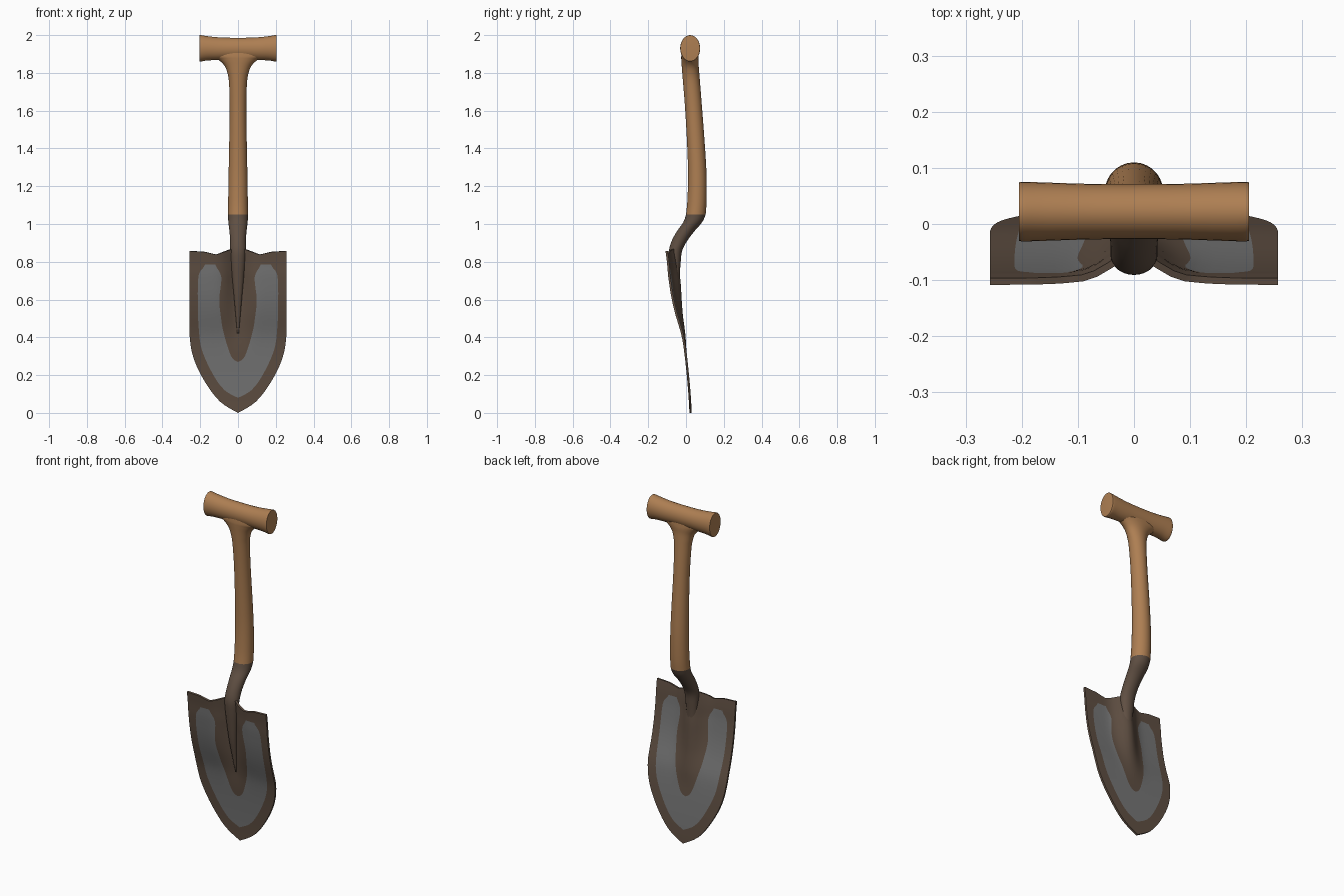
import bpy, math

cube = bpy.data.objects.get("Cube")
if cube:
    bpy.data.objects.remove(cube, do_unlink=True)


def material(name, rgb):
    m = bpy.data.materials.new(name)
    m.use_nodes = True
    m.diffuse_color = (*rgb, 1)
    bsdf = next(n for n in m.node_tree.nodes if n.type == 'BSDF_PRINCIPLED')
    bsdf.inputs["Base Color"].default_value = (*rgb, 1)
    bsdf.inputs["Roughness"].default_value = 0.7
    return m


WOOD = material("warm_wood", (0.42, 0.21, 0.085))
RUST = material("dark_brown_metal", (0.115, 0.078, 0.055))
STEEL = material("worn_grey_metal", (0.18, 0.18, 0.18))


def spline(pts, t):
    """Catmull-Rom through pts; t counts points."""
    i = min(int(t), len(pts) - 2)
    f = t - i
    a, b, c, d = (pts[max(0, min(len(pts) - 1, i + k))] for k in (-1, 0, 1, 2))
    return [0.5 * (2 * q + (r - p) * f + (2 * p - 5 * q + 4 * r - s) * f * f
                   + (3 * q - p - 3 * r + s) * f ** 3)
            for p, q, r, s in zip(a, b, c, d)]


def finish(name, verts, faces, mats, modifiers=()):
    me = bpy.data.meshes.new(name)
    me.from_pydata(verts, [], faces)
    for m in mats:
        me.materials.append(m)
    ob = bpy.data.objects.new(name, me)
    bpy.context.collection.objects.link(ob)
    bpy.ops.object.select_all(action='DESELECT')
    bpy.context.view_layer.objects.active = ob
    ob.select_set(True)
    for kind, settings in modifiers:
        mod = ob.modifiers.new(kind.title(), kind)
        for key, value in settings.items():
            setattr(mod, key, value)
        bpy.ops.object.modifier_apply(modifier=mod.name)
    bpy.ops.object.shade_smooth_by_angle(angle=math.radians(40))
    return ob


def loft(name, stations, mat, along_x=False, sides=28, steps=4):
    """Skin of ellipses. Station: position, y centre, y radius, other radius, other centre."""
    verts, faces = [], []
    count = (len(stations) - 1) * steps + 1
    for k in range(count):
        pos, cy, ry, ro, co = spline(stations, k / steps)
        for j in range(sides):
            a = 2 * math.pi * j / sides
            y, o = cy + ry * math.sin(a), co + ro * math.cos(a)
            verts.append((pos, y, o) if along_x else (o, y, pos))
    for k in range(count - 1):
        for j in range(sides):
            n = (j + 1) % sides
            quad = [k * sides + j, k * sides + n, (k + 1) * sides + n, (k + 1) * sides + j]
            faces.append(quad[::-1] if along_x else quad)
    first = list(range(sides))
    last = list(range((count - 1) * sides, count * sides))
    faces += [first, last[::-1]] if along_x else [first[::-1], last]
    return finish(name, verts, faces, [mat])


# Wooden shaft, flaring sideways into the grip
loft("shaft", [(1.05, .052, .052, .053, 0), (1.12, .058, .051, .052, 0),
               (1.25, .06, .049, .05, 0), (1.4, .054, .047, .047, 0),
               (1.6, .041, .045, .044, 0), (1.74, .03, .045, .047, 0),
               (1.8, .025, .045, .056, 0), (1.84, .022, .045, .073, 0),
               (1.87, .021, .046, .105, 0), (1.89, .02, .045, .14, 0),
               (1.93, .02, .04, .15, 0)], WOOD)

# Cross grip with swollen ends
half_grip = [(.205, .022, .05, .067, 1.931), (.2, .022, .053, .07, 1.93),
             (.16, .022, .052, .064, 1.93), (.1, .022, .05, .06, 1.928),
             (.04, .022, .049, .058, 1.928)]
loft("grip", [(-s[0], *s[1:]) for s in half_grip] + half_grip[::-1], WOOD, along_x=True)

# Metal socket, sweeping forward and tapering into the blade
loft("socket", [(.42, -.02, .003, .004, 0), (.52, -.035, .009, .013, 0),
                (.62, -.049, .016, .022, 0), (.72, -.056, .023, .031, 0),
                (.8, -.058, .03, .038, 0), (.86, -.055, .035, .042, 0),
                (.91, -.035, .041, .042, 0), (.96, -.003, .046, .045, 0),
                (1.01, .036, .05, .051, 0), (1.05, .052, .052, .053, 0)], RUST)

# Blade: guide lines from the tip up to the top edge, for half the width
edge = [(0, 0), (.095, .06), (.175, .165), (.235, .29), (.257, .42),
        (.257, .6), (.257, .72), (.257, .79), (.257, .857)]
outer = [(0, .08), (.07, .12), (.13, .2), (.19, .33), (.208, .45),
         (.213, .6), (.208, .73), (.175, .785), (.18, .853)]
inner = [(0, .27), (.03, .29), (.055, .35), (.08, .44), (.09, .5),
         (.1, .6), (.09, .72), (.12, .785), (.115, .838)]
middle = [(0, z) for z in (.4, .42, .45, .5, .56, .63, .72, .79, .88)]
guides = [edge, outer, inner, middle]
lean = [(0, .024), (.2, .01), (.4, -.015), (.56, -.06), (.7, -.085), (.8, -.095), (.9, -.107)]


def blade_y(x, z):
    i = max(k for k in range(len(lean) - 1) if lean[k][0] <= max(z, 0))
    f = (z - lean[i][0]) / (lean[i + 1][0] - lean[i][0])
    y = spline(lean, i + max(0, min(1, f)))[1]
    s = max(0, min(1, (z - .3) / .42))
    return y + .05 * s * s * (3 - 2 * s) * math.exp(-(x / .06) ** 2)


STEPS, SPLIT = 4, 5
rows = (len(edge) - 1) * STEPS + 1
cols = 3 * SPLIT + 1
verts, faces, grey = [], [], []
for r in range(rows):
    line = [spline(g, r / STEPS) for g in guides]
    for c in range(cols):
        b = min(c // SPLIT, 2)
        f = c / SPLIT - b
        x, z = [p + (q - p) * f for p, q in zip(line[b], line[b + 1])]
        x, z = max(0, min(.257, x)), max(0, z)
        verts.append((x, blade_y(x, z), z))
for r in range(rows - 1):
    for c in range(cols - 1):
        a = r * cols + c
        faces.append((a, a + cols, a + cols + 1, a + 1))
        # Worn steel band between the outer and inner guides, below the top strip
        grey.append(r < rows - 1 - STEPS and SPLIT <= c < 2 * SPLIT)

blade = finish("blade", verts, faces, [RUST, STEEL])
for poly, is_grey in zip(blade.data.polygons, grey):
    poly.material_index = int(is_grey)
for kind, settings in (('MIRROR', {"merge_threshold": .0005}),
                       ('SOLIDIFY', {"thickness": .012, "offset": 0})):
    mod = blade.modifiers.new(kind.title(), kind)
    for key, value in settings.items():
        setattr(mod, key, value)
    bpy.ops.object.modifier_apply(modifier=mod.name)
bpy.ops.object.shade_smooth_by_angle(angle=math.radians(40))
